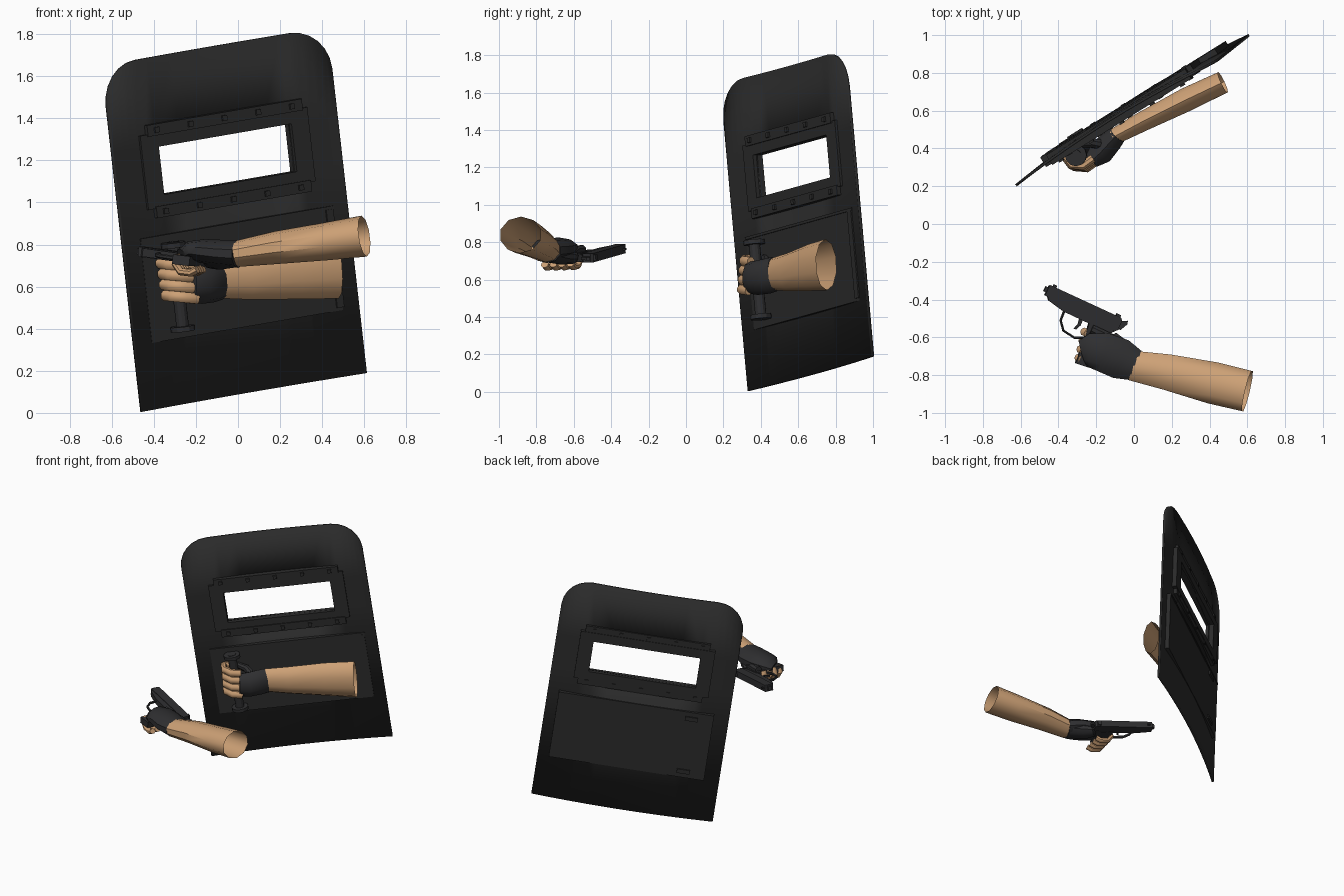
import bpy, bmesh, math
from mathutils import Vector, Matrix

if "Cube" in bpy.data.objects:
    bpy.data.objects.remove(bpy.data.objects["Cube"])


def material(name, rgb):
    m = bpy.data.materials.new(name)
    m.use_nodes = True
    m.diffuse_color = (*rgb, 1)
    m.node_tree.nodes["Principled BSDF"].inputs["Base Color"].default_value = (*rgb, 1)
    return m


SHIELD = material("shield black", (.024, .024, .024))
GLOVE = material("glove and metal black", (.028, .028, .030))
SKIN = material("skin", (.61, .355, .18))


def finish(bm, name, mat, smooth=None):
    bmesh.ops.recalc_face_normals(bm, faces=bm.faces)
    me = bpy.data.meshes.new(name)
    bm.to_mesh(me)
    bm.free()
    ob = bpy.data.objects.new(name, me)
    bpy.context.collection.objects.link(ob)
    me.materials.append(mat)
    if smooth:
        bpy.ops.object.select_all(action='DESELECT')
        ob.select_set(True)
        bpy.context.view_layer.objects.active = ob
        bpy.ops.object.shade_smooth_by_angle(angle=math.radians(smooth))
    return ob


def frame(origin, x, y):
    """Matrix with axes x, y and their normal."""
    x, y = Vector(x).normalized(), Vector(y).normalized()
    z = x.cross(y).normalized()
    return Matrix.Translation(origin) @ Matrix((x, y, z)).transposed().to_4x4()


S = frame((-.46, .335, .005), (.84, .522, .145), (-.1125, -.089, .99))   # shield space
G = frame((-.06, -.50, .715), (-.908, .419, .12), (-.419, -.908, 0))     # pistol space


def prism(name, pts, lo, hi, mtx, mat):
    """Extrude a flat outline between two depths."""
    bm = bmesh.new()
    rings = [[bm.verts.new(mtx @ Vector((a, b, c))) for a, b in pts] for c in (lo, hi)]
    bm.faces.new(rings[0])
    bm.faces.new(rings[1])
    n = len(pts)
    for i in range(n):
        j = (i + 1) % n
        bm.faces.new((rings[0][i], rings[0][j], rings[1][j], rings[1][i]))
    return finish(bm, name, mat)


def box(name, a0, a1, b0, b1, lo, hi, mtx=S, mat=SHIELD):
    return prism(name, [(a0, b0), (a1, b0), (a1, b1), (a0, b1)], lo, hi, mtx, mat)


def tube(name, rings, mat, up=(0, 0, 1), sides=10, caps=(True, True)):
    """Loft ellipses; each ring is centre, side radius, up radius."""
    bm = bmesh.new()
    cs = [Vector(r[0]) for r in rings]
    loops = []
    for i, (c, rs, ru) in enumerate(rings):
        axis = (cs[min(i + 1, len(cs) - 1)] - cs[max(i - 1, 0)]).normalized()
        side = axis.cross(Vector(up)).normalized()
        top = side.cross(axis)
        loops.append([bm.verts.new(cs[i] + side * rs * math.cos(t) + top * ru * math.sin(t))
                      for t in (math.tau * (k + .5) / sides for k in range(sides))])
    for p, q in zip(loops, loops[1:]):
        for k in range(sides):
            j = (k + 1) % sides
            bm.faces.new((p[k], p[j], q[j], q[k]))
    for cap, loop in zip(caps, (loops[0], loops[-1])):
        if cap:
            bm.faces.new(loop)
    return finish(bm, name, mat, 42)


# Curved shield plate with rounded top corners and a window opening
W, H, R = 1.273, 1.66, .2
WIN_A, WIN_B = (.262, 1.012), (1.005, 1.235)


def top_height(a):
    d = max(R - min(a, W - a), 0)
    return H - R + math.sqrt(max(R * R - d * d, 0))


corner = [R * (1 - math.cos(math.pi / 2 * k / 6)) for k in range(7)]
cols = sorted(corner + [W - a for a in corner] + list(WIN_A) + [.4, .52, W / 2, .75, .87])
bm = bmesh.new()
grid = []
for a in cols:
    c = -.035 * (1 - ((a - W / 2) / (W / 2)) ** 2)
    grid.append([bm.verts.new(S @ Vector((a, b, c))) for b in (0, *WIN_B, top_height(a))])
for i in range(len(cols) - 1):
    middle = (cols[i] + cols[i + 1]) / 2
    for k in range(3):
        if k == 1 and WIN_A[0] < middle < WIN_A[1]:
            continue
        bm.faces.new((grid[i][k], grid[i + 1][k], grid[i + 1][k + 1], grid[i][k + 1]))
plate = finish(bm, "shield_plate", SHIELD, 30)
solid = plate.modifiers.new("thickness", 'SOLIDIFY')
solid.thickness = .014
solid.offset = 0

# Window frame, clamping strips and bolts
box("frame_left", .165, WIN_A[0], .945, 1.30, -.055, .005)
box("frame_right", WIN_A[1], 1.11, .945, 1.30, -.055, .005)
box("frame_top", *WIN_A, WIN_B[1], 1.30, -.055, .005)
box("frame_bottom", *WIN_A, .945, WIN_B[0], -.055, .005)
for label, b0, b1 in (("top", 1.29, 1.345), ("bottom", .9, .955)):
    box("strip_" + label, .205, 1.08, b0, b1, -.05, .012)
    for k in range(5):
        a = .255 + .191 * k
        b = (b0 + b1) / 2
        box("bolt_" + label, a - .013, a + .013, b - .013, b + .013, -.058, .022)

# Lower backing panel with edge rails
box("lower_panel", .105, 1.195, .315, .81, -.045, -.002)
box("panel_rail", 1.15, 1.19, .33, .80, -.03, .006)
box("panel_top_rail", .105, 1.195, .80, .815, -.05, .004)

# Baton handle with end discs and mounts through to the outer face
HA, HC = .257, .043


def disc_stack(name, b0, b1, r):
    pts = [(HA + r * math.cos(math.tau * k / 12), HC + r * math.sin(math.tau * k / 12)) for k in range(12)]
    turned = S @ Matrix(((1, 0, 0, 0), (0, 0, 1, 0), (0, 1, 0, 0), (0, 0, 0, 1)))
    prism(name, pts, b0, b1, turned, GLOVE)


disc_stack("handle_grip", .363, .78, .03)
for label, b in (("lower", .363), ("upper", .765)):
    disc_stack("handle_disc_" + label, b - .012, b + .012, .058)
    box("handle_mount_" + label, HA - .03, HA + .03, b - .012, b + .012, -.04, HC)
    box("mount_plate_" + label, HA - .045, HA + .045, b - .015, b + .015, -.056, -.03)

# Arm behind the shield: forearm, glove, fingers and thumb
tube("shield_forearm", [((-.11, .46, .63), .045, .085), ((.05, .545, .64), .055, .102),
                        ((.28, .66, .665), .066, .125), ((.47, .75, .68), .062, .137)],
     SKIN, caps=(True, False))
tube("shield_glove", [((-.085, .475, .63), .05, .093), ((-.12, .44, .62), .062, .095),
                      ((-.175, .38, .61), .07, .092), ((-.225, .335, .61), .045, .085)], GLOVE)
for k in range(4):
    x, z = -.008 * k, .55 + .051 * k
    path = [(-.195, .335), (-.25, .295), (-.31, .30), (-.345, .345), (-.325, .39)]
    tube("shield_finger", [((px + x, py - x / 2, z - .1 * (px + .27)), .024, .027) for px, py in path],
         SKIN, sides=8)
tube("shield_thumb", [((-.17, .42, .66), .03, .03), ((-.23, .43, .70), .026, .026),
                      ((-.31, .42, .715), .02, .02)], GLOVE, sides=8)

# Arm holding the pistol: forearm, glove and curled fingers
tube("pistol_forearm", [((-.01, -.75, .755), .083, .062), ((.18, -.785, .785), .10, .078),
                        ((.42, -.842, .815), .117, .09), ((.60, -.885, .84), .115, .098)],
     SKIN, caps=(True, False))
tube("pistol_glove", [((.005, -.748, .755), .088, .066), ((-.07, -.715, .76), .113, .062),
                      ((-.16, -.68, .768), .11, .058), ((-.235, -.67, .77), .095, .045),
                      ((-.27, -.68, .755), .07, .025)], GLOVE)
for k in range(4):
    t = .15 + .046 * k
    path = [(.14, .02), (.155, -.025), (.125, -.056), (.07, -.055), (.04, -.035)]
    tube("pistol_finger", [(G @ Vector((s - .01 * k, t, w)), .019, .022) for s, w in path],
         SKIN, up=G.col[1].to_3d(), sides=8)
tube("pistol_thumb", [(G @ Vector((s, .12, w)), .026, .026)
                      for s, w in ((-.03, .02), (.05, .035), (.13, .03))], GLOVE, sides=8)
tube("palm_heel", [((-.02, -.73, .74), .07, .05), ((-.09, -.66, .725), .07, .045),
                   ((-.13, -.60, .72), .045, .035)], GLOVE)

# Pistol: slide, frame, grip, muzzle, sights, hammer, trigger and guard
prism("pistol_slide", [(0, .012), (.012, 0), (.425, 0), (.43, .01), (.43, .062), (0, .06)],
      -.024, .024, G, GLOVE)
prism("pistol_frame", [(-.01, .055), (.415, .06), (.40, .078), (.30, .098), (.03, .1)],
      -.02, .02, G, GLOVE)
prism("pistol_grip", [(.02, .08), (.155, .09), (.14, .2), (.13, .32), (.045, .31), (.04, .18)],
      -.023, .023, G, GLOVE)
box("pistol_muzzle", .42, .445, .015, .045, -.014, .014, G, GLOVE)
box("front_sight", .39, .41, -.012, .005, -.005, .005, G, GLOVE)
box("rear_sight", .015, .04, -.012, .005, -.016, .016, G, GLOVE)
prism("pistol_hammer", [(.01, .02), (-.03, .0), (-.035, .018), (-.015, .06), (.01, .06)],
      -.008, .008, G, GLOVE)
prism("pistol_trigger", [(.19, .09), (.212, .09), (.205, .125), (.215, .16), (.2, .155), (.188, .125)],
      -.006, .006, G, GLOVE)
guard = [(.30, .09), (.296, .147), (.26, .19), (.19, .2), (.13, .17)]
tube("trigger_guard", [(G @ Vector((s, t, 0)), .007, .011) for s, t in guard],
     GLOVE, up=G.col[2].to_3d(), sides=6)
